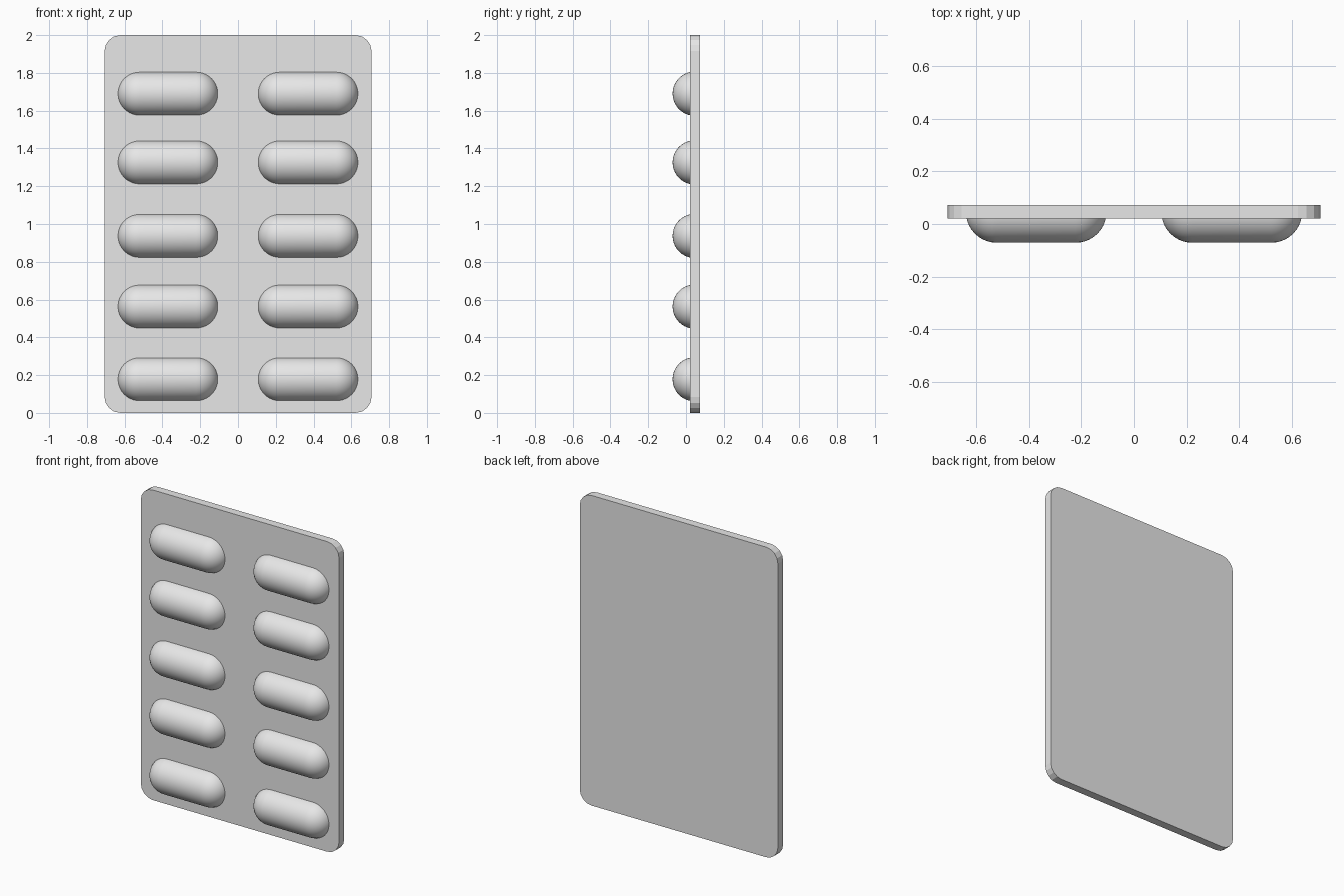
import bpy, bmesh, math
from mathutils import Vector

cube = bpy.data.objects.get("Cube")
if cube:
    bpy.data.objects.remove(cube)

GREY = (0.8, 0.8, 0.8, 1.0)
grey = bpy.data.materials.new("light_grey")
grey.use_nodes = True
grey.diffuse_color = GREY
bsdf = next(n for n in grey.node_tree.nodes if n.type == "BSDF_PRINCIPLED")
bsdf.inputs["Base Color"].default_value = GREY


def add_object(name, bm, location):
    """Turn a bmesh into a placed object with the shared material."""
    bmesh.ops.recalc_face_normals(bm, faces=bm.faces)
    mesh = bpy.data.meshes.new(name)
    bm.to_mesh(mesh)
    bm.free()
    mesh.materials.append(grey)
    obj = bpy.data.objects.new(name, mesh)
    obj.location = location
    bpy.context.collection.objects.link(obj)
    return obj


# Backing plate: thin slab with rounded corners
WIDTH, DEPTH, HEIGHT = 1.414, 0.053, 2.0
bm = bmesh.new()
bmesh.ops.create_cube(bm, size=1)
bmesh.ops.scale(bm, vec=(WIDTH, DEPTH, HEIGHT), verts=bm.verts)
corners = [e for e in bm.edges
           if abs(e.verts[0].co.y - e.verts[1].co.y) > DEPTH / 2]
bmesh.ops.bevel(bm, geom=corners, offset=0.085, segments=4, profile=0.5,
                affect="EDGES")
add_object("backing_plate", bm, (0, 0.0465, HEIGHT / 2))

# Capsule bubble: half-capsule made by spinning a stadium profile
RADIUS, HALF_BODY, STEPS = 0.117, 0.15, 10
profile = []
for side in (-1, 1):
    for i in range(STEPS + 1):
        a = math.pi / 2 * (i if side < 0 else STEPS - i) / STEPS
        profile.append(Vector((side * (HALF_BODY + RADIUS * math.cos(a)),
                               0, RADIUS * math.sin(a))))
bm = bmesh.new()
verts = [bm.verts.new(p) for p in profile]
edges = [bm.edges.new(pair) for pair in zip(verts, verts[1:])]
bmesh.ops.spin(bm, geom=verts + edges, cent=(0, 0, 0), axis=(1, 0, 0),
               angle=math.pi, steps=20)
bmesh.ops.remove_doubles(bm, verts=bm.verts, dist=0.0001)
# The open side must face the plate
if sum(v.co.y for v in bm.verts) > 0:
    bmesh.ops.scale(bm, vec=(1, -1, 1), verts=bm.verts)
bmesh.ops.holes_fill(bm, edges=bm.edges, sides=0)
bubble = add_object("capsule_bubble", bm, (0, 0, 0))
bpy.ops.object.select_all(action="DESELECT")
bpy.context.view_layer.objects.active = bubble
bubble.select_set(True)
bpy.ops.object.shade_smooth_by_angle(angle=math.radians(40))

# Two columns of five bubbles sharing one mesh
for row, z in enumerate((0.178, 0.563, 0.937, 1.326, 1.69), start=1):
    for side, x in (("right", -0.371), ("left", 0.371)):
        copy = bubble.copy()
        copy.name = f"capsule_bubble_{side}_{row}"
        copy.location = (x, 0.046, z)
        bpy.context.collection.objects.link(copy)
bpy.data.objects.remove(bubble)
